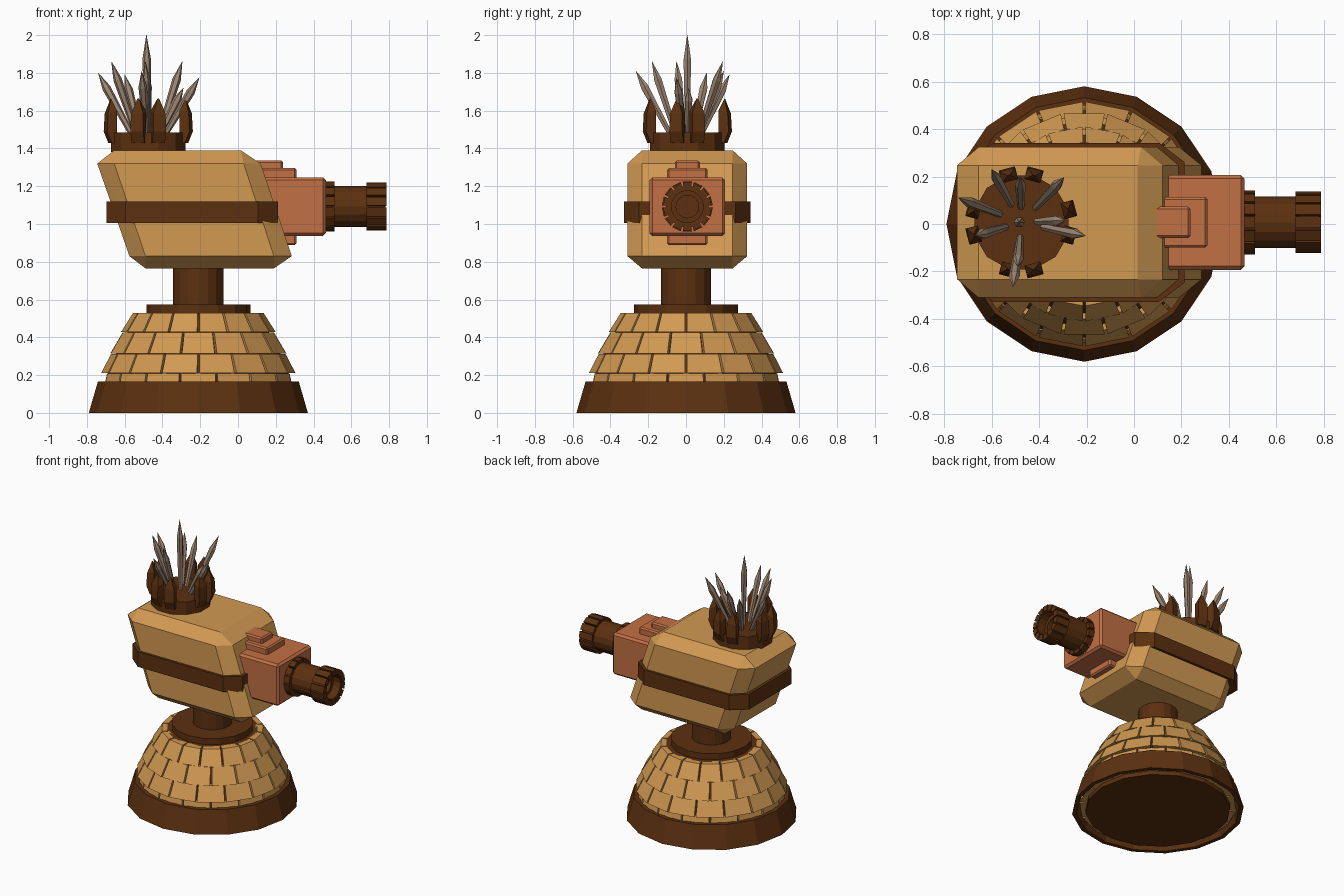
import bpy, bmesh, math
from mathutils import Vector, Matrix

if "Cube" in bpy.data.objects:
    bpy.data.objects.remove(bpy.data.objects["Cube"])

def material(name, col):
    m = bpy.data.materials.new(name)
    m.diffuse_color = (*col, 1)
    m.use_nodes = True
    m.node_tree.nodes["Principled BSDF"].inputs["Base Color"].default_value = m.diffuse_color
    return m

TAN = material("tan_stone", (0.64, 0.32, 0.085))
BROWN = material("dark_brown", (0.107, 0.03, 0.005))
COPPER = material("copper", (0.54, 0.16, 0.058))
METAL = material("spike_metal", (0.34, 0.24, 0.17))

def finish(name, bm, mat):
    bmesh.ops.recalc_face_normals(bm, faces=bm.faces)
    me = bpy.data.meshes.new(name)
    bm.to_mesh(me)
    bm.free()
    me.materials.append(mat)
    ob = bpy.data.objects.new(name, me)
    bpy.context.collection.objects.link(ob)
    return ob

def lathe(bm, profile, n, origin, axis=(0, 0, 1), closed=False, phase=0.0):
    """Spin (radius, height) points around an axis; caps ends or joins into a ring."""
    rot = Vector((0, 0, 1)).rotation_difference(Vector(axis).normalized()).to_matrix()
    rings = []
    for r, h in profile:
        rings.append([bm.verts.new(Vector(origin) + rot @ Vector((
            r * math.cos(phase + 2 * math.pi * i / n), r * math.sin(phase + 2 * math.pi * i / n), h)))
            for i in range(n)])
    pairs = list(zip(rings, rings[1:]))
    if closed:
        pairs.append((rings[-1], rings[0]))
    else:
        bm.faces.new(rings[0])
        bm.faces.new(rings[-1])
    for a, b in pairs:
        for i in range(n):
            j = (i + 1) % n
            bm.faces.new((a[i], a[j], b[j], b[i]))

def hull(bm, pts):
    vs = [bm.verts.new(p) for p in pts]
    bmesh.ops.convex_hull(bm, input=vs)

def block(name, x0, x1, hy, z0, z1, bev, mat):
    bm = bmesh.new()
    bmesh.ops.create_cube(bm, size=1)
    for v in bm.verts:
        v.co = ((x0 + x1) / 2 + v.co.x * (x1 - x0), CY + v.co.y * 2 * hy, (z0 + z1) / 2 + v.co.z * (z1 - z0))
    bmesh.ops.bevel(bm, geom=bm.edges[:], offset=bev, segments=1, affect='EDGES')
    return finish(name, bm, mat)

def ring_segment(bm, a0, a1, outer, inner, h, place):
    """Block between two angles; outer/inner radii and h are (bottom, top) pairs."""
    pts = []
    for a in (a0, a1):
        for k in (0, 1):
            for r in (outer[k], inner[k]):
                pts.append(place(r * math.cos(a), r * math.sin(a), h[k]))
    hull(bm, pts)

BX = -0.21      # base centre
CY = 0.007      # head centre line
GZ = 1.092      # gun axis height

# Base skirt, open underneath, and core
bm = bmesh.new()
lathe(bm, [(0.58, 0), (0.532, 0.165), (0.50, 0.165), (0.55, 0)], 16, (BX, 0, 0), closed=True)
finish("base_skirt", bm, BROWN)
bm = bmesh.new()
lathe(bm, [(0.49, 0), (0.482, 0.2), (0.435, 0.315), (0.375, 0.425), (0.31, 0.53)], 16, (BX, 0, 0))
finish("dome_core", bm, BROWN)

# Staggered dome bricks
bm = bmesh.new()
step = 2 * math.pi / 16
rows = [(0.03, 0.208, 0.53, 0.492), (0.21, 0.312, 0.515, 0.462),
        (0.315, 0.425, 0.474, 0.408), (0.427, 0.53, 0.41, 0.345)]
for k, (z0, z1, r0, r1) in enumerate(rows):
    for i in range(16):
        a = (i + 0.5 * ((k + 1) % 2)) * step
        g = 0.006 / r0
        ring_segment(bm, a + g, a + step - g, (r0, r1), (r0 - 0.06, r1 - 0.05), (z0, z1),
                     lambda x, y, z: (BX + x, y, z))
finish("dome_bricks", bm, TAN)

# Collar and neck
bm = bmesh.new()
lathe(bm, [(0.275, 0.525), (0.275, 0.575)], 16, (BX, 0, 0))
finish("collar", bm, BROWN)
bm = bmesh.new()
lathe(bm, [(0.133, 0.57), (0.133, 0.80)], 16, (BX, 0, 0))
finish("neck", bm, BROWN)

# Slanted chamfered head
bm = bmesh.new()
pts = []
for s in (-1, 1):
    pts += [(x, CY + s * 0.317, z) for x, z in ((-0.655, 1.32), (0.03, 1.32), (0.19, 0.83), (-0.49, 0.83))]
    pts += [(x, CY + s * 0.24, z) for x, z in (
        (-0.655, 1.39), (0.015, 1.39), (-0.745, 1.32), (-0.575, 0.83),
        (0.12, 1.32), (0.285, 0.83), (-0.49, 0.765), (0.19, 0.765))]
hull(bm, pts)
bmesh.ops.dissolve_limit(bm, angle_limit=0.02, verts=bm.verts[:], edges=bm.edges[:])
finish("head", bm, TAN)

# Strap around the head
bm = bmesh.new()
pts = [(x, CY + s * y, z) for s in (-1, 1) for z in (1.005, 1.118)
       for x, y in ((-0.697, 0.25), (-0.595, 0.335), (0.105, 0.335), (0.212, 0.255))]
hull(bm, pts)
bmesh.ops.dissolve_limit(bm, angle_limit=0.02, verts=bm.verts[:], edges=bm.edges[:])
finish("head_strap", bm, BROWN)

# Gun housing with stepped plates above and below
block("gun_housing", 0.0, 0.465, 0.2, GZ - 0.155, GZ + 0.155, 0.015, COPPER)
block("housing_plates_wide", 0.11, 0.31, 0.107, GZ - 0.204, GZ + 0.204, 0.01, COPPER)
block("housing_plates_narrow", 0.085, 0.238, 0.066, GZ - 0.244, GZ + 0.244, 0.01, COPPER)

# Barrel with hollow bore
bm = bmesh.new()
lathe(bm, [(0.108, 0.45), (0.108, 0.70), (0.112, 0.70), (0.112, 0.78), (0.085, 0.78), (0.085, 0.72),
           (0.06, 0.72), (0.06, 0.62)], 16, (0, CY, GZ), axis=(1, 0, 0))
finish("barrel", bm, BROWN)

# Toothed flange and muzzle rings
def toothed(name, x0, x1, r_in, r_out, n):
    bm = bmesh.new()
    st = 2 * math.pi / n
    for i in range(n):
        ring_segment(bm, i * st + 0.04, (i + 1) * st - 0.04, (r_out, r_out), (r_in, r_in), (x0, x1),
                     lambda a, b, h: (h, CY + a, GZ + b))
    finish(name, bm, BROWN)

toothed("barrel_flange", 0.46, 0.51, 0.09, 0.135, 14)
toothed("muzzle_ring", 0.68, 0.787, 0.09, 0.129, 14)

# Spike pot
PX = -0.475
bm = bmesh.new()
lathe(bm, [(0.205, 1.38), (0.205, 1.485)], 12, (PX, CY, 0), phase=math.pi / 12)
finish("spike_pot", bm, BROWN)

# Pointed stakes around the pot, in pairs
bm = bmesh.new()
for q in range(4):
    for d in (-15, 15):
        rot = Matrix.Rotation(math.radians(90 * q + d), 3, 'Z')
        prof = [(0.18, 0.035, 1.43), (0.21, 0.035, 1.43), (0.18, 0.035, 1.6), (0.235, 0.035, 1.49),
                (0.23, 0.033, 1.585), (0.205, 0.004, 1.665)]
        hull(bm, [rot @ Vector((r, s * w, z)) + Vector((PX, CY, 0)) for r, w, z in prof for s in (-1, 1)])
finish("pot_stakes", bm, BROWN)

# Fan of metal spikes, given by their tips
tips = [(-0.485, 0.007, 2.0), (-0.74, 0.11, 1.80), (-0.60, 0.23, 1.79), (-0.48, 0.20, 1.81),
        (-0.295, 0.195, 1.86), (-0.205, -0.05, 1.775), (-0.29, 0.015, 1.72), (-0.51, -0.265, 1.81),
        (-0.67, -0.05, 1.86), (-0.49, -0.18, 1.86)]
bm = bmesh.new()
for t in tips:
    tip = Vector(t)
    foot = Vector((PX + 0.3 * (tip.x - PX), CY + 0.3 * (tip.y - CY), 1.46))
    d = tip - foot
    L = d.length
    lathe(bm, [(0.014, 0), (0.023, L * 0.76), (0.0008, L)], 6, foot, axis=d)
finish("spikes", bm, METAL)
